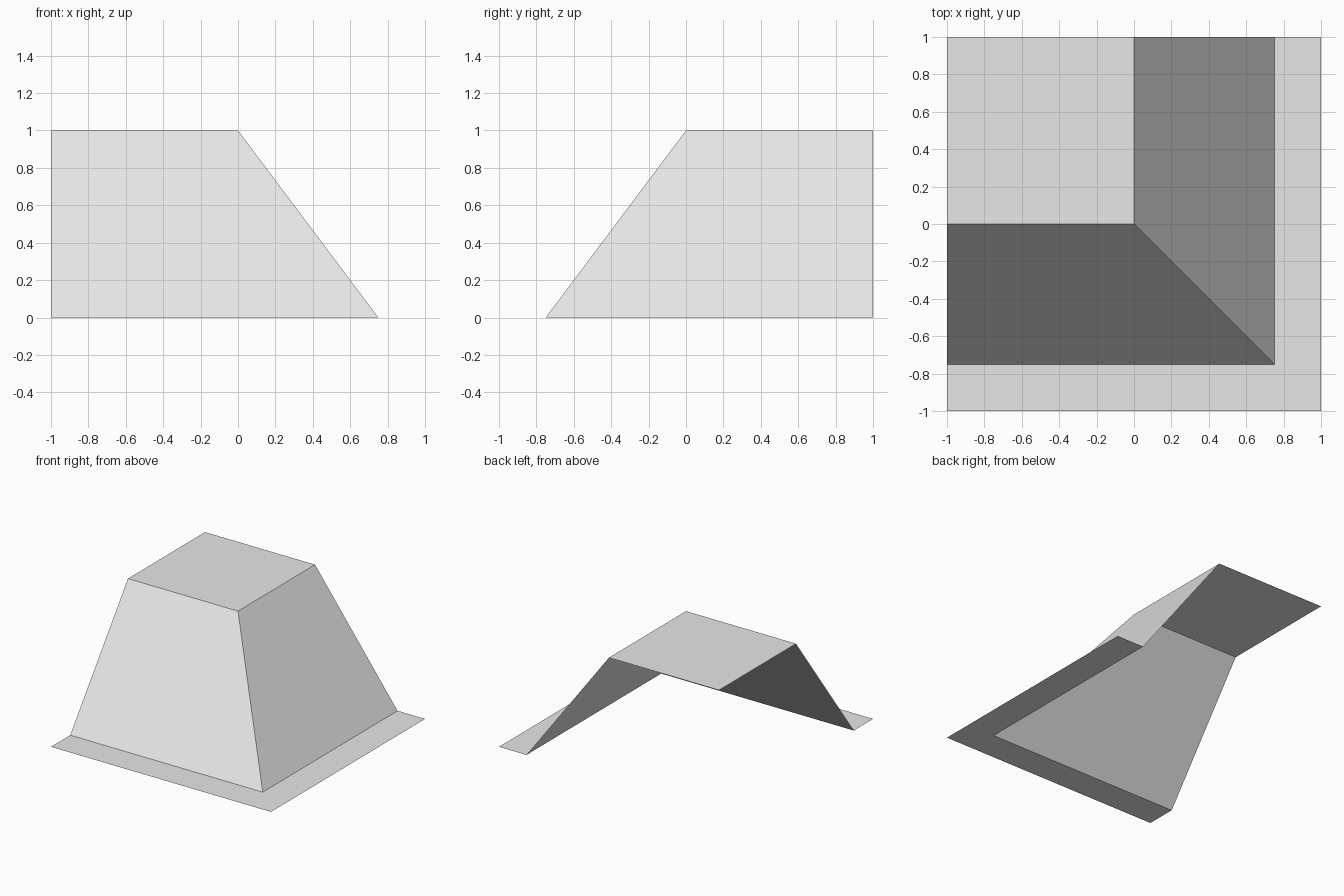
import bpy
import bmesh

cube = bpy.data.objects.get("Cube")
if cube:
    bpy.data.objects.remove(cube, do_unlink=True)

# Single plain grey
grey = bpy.data.materials.new("light_grey")
grey.use_nodes = True
colour = (0.8, 0.8, 0.8, 1)
grey.diffuse_color = colour
grey.node_tree.nodes["Principled BSDF"].inputs["Base Color"].default_value = colour

HALF = 1.0
# Cross-section of the open corner piece: (offset from centre, height)
PROFILE = [(0, 1), (0.75, 0), (HALF, 0)]

bm = bmesh.new()

# Each profile point becomes an L-shaped line around the front left corner
lines = []
for d, z in PROFILE:
    corners = [(-HALF, -d), (d, -d), (d, HALF)]
    lines.append([bm.verts.new((x, y, z)) for x, y in corners])

# Flat top
back_corner = bm.verts.new((-HALF, HALF, PROFILE[0][1]))
bm.faces.new(lines[0] + [back_corner])

# Two sloping sides, one quad per arm of the L
rim, foot, edge = lines
for i in range(2):
    bm.faces.new((foot[i], foot[i + 1], rim[i + 1], rim[i]))

# Flat L-shaped ground flange
bm.faces.new(edge + foot[::-1])

mesh = bpy.data.meshes.new("sloped_corner")
bm.to_mesh(mesh)
bm.free()
mesh.materials.append(grey)
corner = bpy.data.objects.new("sloped_corner", mesh)
bpy.context.collection.objects.link(corner)
